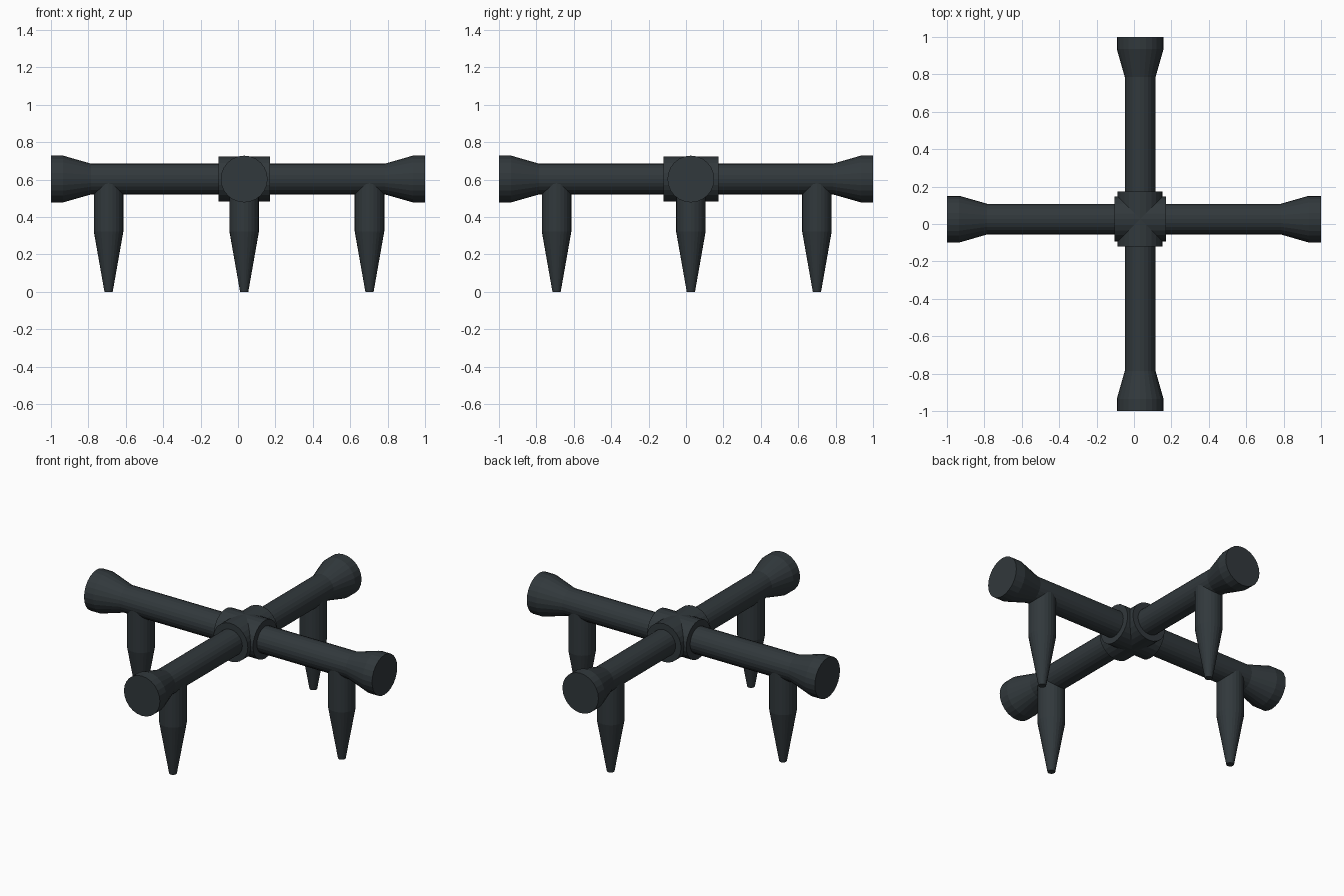
import bpy, bmesh, math
from mathutils import Matrix

if "Cube" in bpy.data.objects:
    bpy.data.objects.remove(bpy.data.objects["Cube"])

CX, CY, CZ = 0.033, 0.026, 0.603   # crossing point of the two bars
SIDES = 24

metal = bpy.data.materials.new("dark blue grey metal")
metal.diffuse_color = (0.031, 0.040, 0.045, 1)
metal.use_nodes = True
metal.node_tree.nodes["Principled BSDF"].inputs["Base Color"].default_value = metal.diffuse_color


def lathe(name, profile, axis, centre):
    """Closed turned solid; profile is (position along axis, radius)."""
    bm = bmesh.new()
    rings = []
    for p, r in profile:
        rings.append([bm.verts.new((r * math.cos(2 * math.pi * i / SIDES),
                                    r * math.sin(2 * math.pi * i / SIDES), p))
                      for i in range(SIDES)])
    for a, b in zip(rings, rings[1:]):
        for i in range(SIDES):
            j = (i + 1) % SIDES
            bm.faces.new((a[i], a[j], b[j], b[i]))
    bm.faces.new(rings[0][::-1])
    bm.faces.new(rings[-1])
    turn = {"x": Matrix.Rotation(math.pi / 2, 4, "Y"),
            "y": Matrix.Rotation(-math.pi / 2, 4, "X"),
            "z": Matrix.Identity(4)}[axis]
    bm.transform(Matrix.Translation(centre) @ turn)
    bmesh.ops.recalc_face_normals(bm, faces=bm.faces)
    me = bpy.data.meshes.new(name)
    bm.to_mesh(me)
    bm.free()
    me.materials.append(metal)
    ob = bpy.data.objects.new(name, me)
    bpy.context.collection.objects.link(ob)
    return ob


# Two crossing bars with flared ends
bar = [(-1, 0.125), (-0.935, 0.125), (-0.785, 0.082),
       (0.785, 0.082), (0.935, 0.125), (1, 0.125)]
lathe("bar_side_to_side", bar, "x", (0, CY, CZ))
lathe("bar_front_to_back", bar, "y", (CX, 0, CZ))

# Hub: two crossing collars
lathe("hub_collar_side", [(-0.137, 0.12), (0.137, 0.12)], "x", (CX, CY, CZ))
lathe("hub_collar_front", [(-0.147, 0.12), (0.147, 0.12)], "y", (CX, CY, CZ))

# Four pointed legs
leg = [(0, 0.022), (0.323, 0.079), (0.60, 0.079)]
for name, x, y in (("left_leg", -0.692, CY), ("right_leg", 0.703, CY),
                   ("front_leg", CX, -0.692), ("back_leg", CX, 0.70)):
    lathe(name, leg, "z", (x, y, 0))
